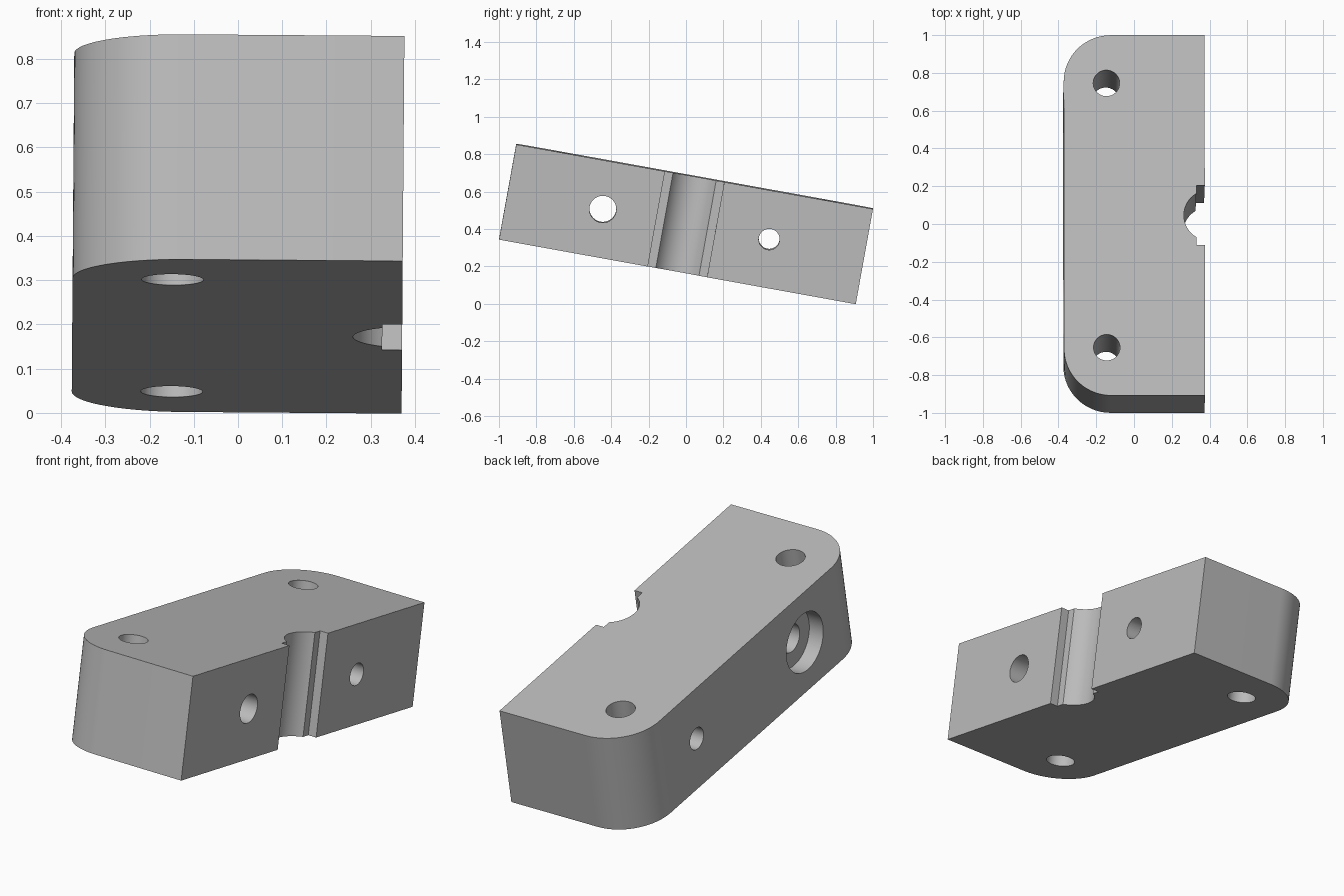
import bpy, bmesh, math
from mathutils import Matrix, Euler

if "Cube" in bpy.data.objects:
    bpy.data.objects.remove(bpy.data.objects["Cube"])

HALF_X, HALF_Y, HALF_H = 0.373, 0.969, 0.2585
CORNER = 0.25

grey = bpy.data.materials.new("plain grey")
grey.diffuse_color = (0.5, 0.5, 0.5, 1)
grey.use_nodes = True
grey.node_tree.nodes["Principled BSDF"].inputs["Base Color"].default_value = grey.diffuse_color


def arc(cx, cy, r, a0, a1, n):
    return [(cx + r * math.cos(a0 + (a1 - a0) * i / n),
             cy + r * math.sin(a0 + (a1 - a0) * i / n)) for i in range(n + 1)]


# Block outline: square right side with stepped round groove, rounded left corners
groove_r, groove_x, step_x = 0.137, 0.399, 0.328
a = math.acos((step_x - groove_x) / groove_r)
lx, ly = -HALF_X + CORNER, HALF_Y - CORNER
outline = [(HALF_X, -HALF_Y), (HALF_X, -0.161), (step_x, -0.161)]
outline += arc(groove_x, 0, groove_r, 2 * math.pi - a, a, 24)
outline += [(step_x, 0.161), (HALF_X, 0.161), (HALF_X, HALF_Y)]
outline += arc(lx, ly, CORNER, math.pi / 2, math.pi, 24)
outline += arc(lx, -ly, CORNER, math.pi, 1.5 * math.pi, 24)

bm = bmesh.new()
base = bm.faces.new([bm.verts.new((x, y, -HALF_H)) for x, y in outline])
top = bmesh.ops.extrude_face_region(bm, geom=[base])["geom"]
bmesh.ops.translate(bm, vec=(0, 0, 2 * HALF_H),
                    verts=[v for v in top if isinstance(v, bmesh.types.BMVert)])
bmesh.ops.recalc_face_normals(bm, faces=bm.faces)
mesh = bpy.data.meshes.new("clamp_block")
bm.to_mesh(mesh)
bm.free()
mesh.materials.append(grey)
block = bpy.data.objects.new("clamp_block", mesh)
bpy.context.collection.objects.link(block)
bpy.context.view_layer.objects.active = block
block.select_set(True)


def drill(loc, radius, length, along_x=False):
    """Cut a round hole centred on loc."""
    rot = Matrix.Rotation(math.pi / 2, 4, 'Y') if along_x else Matrix()
    cut = bmesh.new()
    bmesh.ops.create_cone(cut, cap_ends=True, segments=48, radius1=radius, radius2=radius,
                          depth=length, matrix=Matrix.Translation(loc) @ rot)
    me = bpy.data.meshes.new("hole_cutter")
    cut.to_mesh(me)
    cut.free()
    me.materials.append(grey)
    ob = bpy.data.objects.new("hole_cutter", me)
    ob.hide_render = True
    bpy.context.collection.objects.link(ob)
    mod = block.modifiers.new("hole", 'BOOLEAN')
    mod.operation, mod.solver, mod.object = 'DIFFERENCE', 'EXACT', ob
    bpy.ops.object.modifier_apply(modifier=mod.name)
    bpy.data.objects.remove(ob)


# Upright mounting holes
for side in (-1, 1):
    drill((-0.147, side * 0.711, 0), 0.07, 1)
# Cross bolt holes, the wider one with a counterbore on the left face
drill((0, -0.452, 0), 0.072, 1, True)
drill((0, 0.452, 0), 0.056, 1, True)
drill((-HALF_X, -0.452, 0), 0.152, 0.16, True)

bpy.ops.object.shade_smooth_by_angle(angle=math.radians(30))

# Tilted resting pose
block.rotation_euler = Euler((math.radians(-10.25), math.radians(0.43), 0))
block.location = (0, 0, 0.428)
